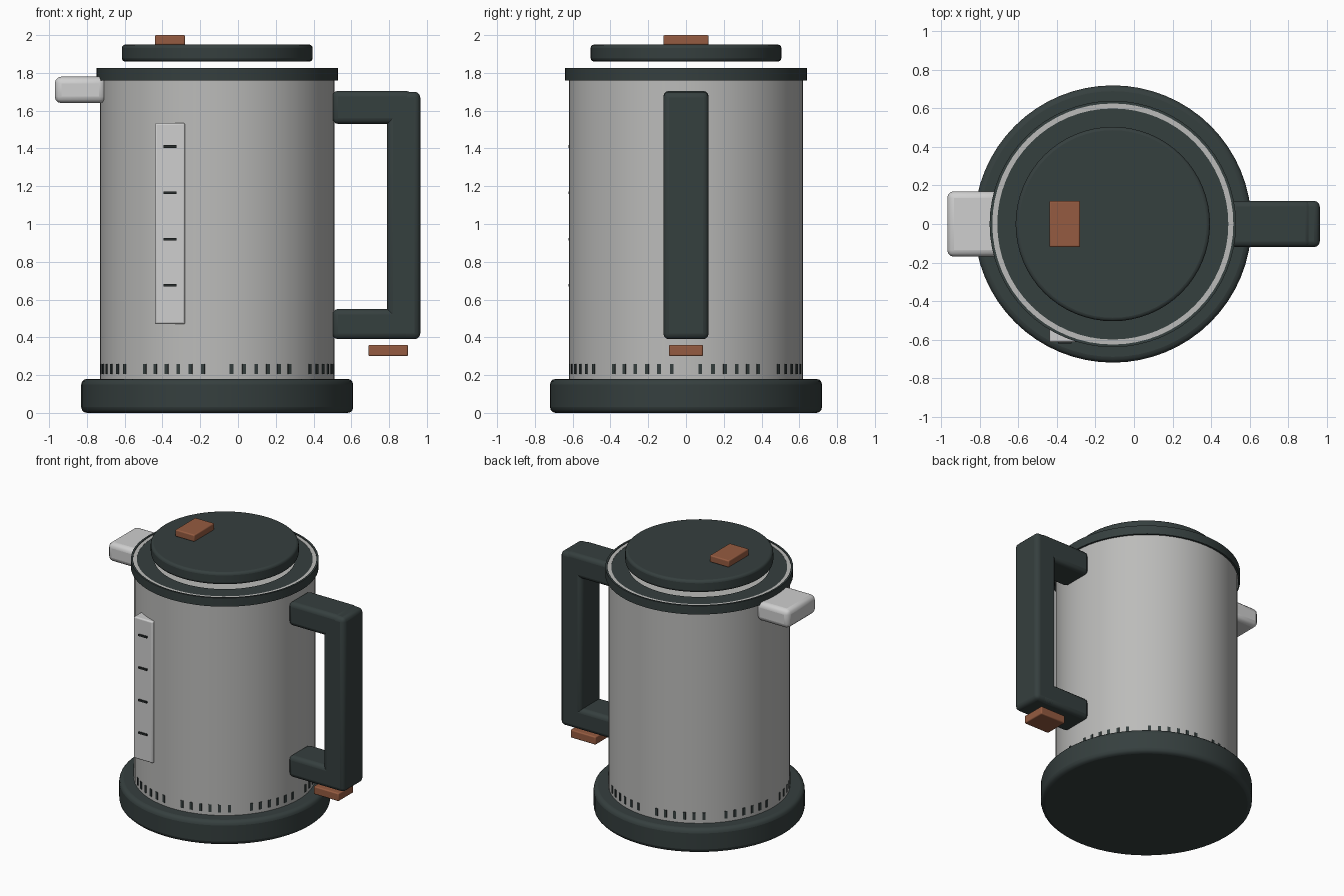
import bpy, bmesh, math
from mathutils import Matrix

if "Cube" in bpy.data.objects:
    bpy.data.objects.remove(bpy.data.objects["Cube"])

AXIS = -0.11      # x of the vessel's centre line
R = 0.62          # body radius
SEG = 64


def material(name, rgb):
    m = bpy.data.materials.new(name)
    m.diffuse_color = (*rgb, 1)
    m.use_nodes = True
    m.node_tree.nodes["Principled BSDF"].inputs["Base Color"].default_value = m.diffuse_color
    return m


DARK = material("dark green grey", (0.036, 0.050, 0.049))
STEEL = material("brushed steel", (0.50, 0.50, 0.49))
PALE = material("pale steel", (0.62, 0.62, 0.62))
COPPER = material("copper brown", (0.30, 0.105, 0.052))
BLACK = material("mark black", (0.02, 0.025, 0.025))


def finish(bm, name, mat, bevel=0, segments=3):
    bmesh.ops.recalc_face_normals(bm, faces=bm.faces)
    me = bpy.data.meshes.new(name)
    bm.to_mesh(me)
    bm.free()
    me.materials.append(mat)
    ob = bpy.data.objects.new(name, me)
    bpy.context.collection.objects.link(ob)
    if bevel:
        mod = ob.modifiers.new("bevel", 'BEVEL')
        mod.width = bevel
        mod.segments = segments
        mod.limit_method = 'ANGLE'
    bpy.ops.object.select_all(action='DESELECT')
    ob.select_set(True)
    bpy.context.view_layer.objects.active = ob
    bpy.ops.object.shade_smooth_by_angle(angle=math.radians(35))
    return ob


def add_box(bm, x, y, z, rot=None):
    """Box spanning the given (min, max) ranges."""
    size = [b - a for a, b in (x, y, z)]
    mid = [(a + b) / 2 for a, b in (x, y, z)]
    mat = Matrix.Translation(mid) @ Matrix.Diagonal((*size, 1))
    bmesh.ops.create_cube(bm, size=1, matrix=(rot or Matrix()) @ mat)


def box(name, mat, x, y, z, bevel=0):
    bm = bmesh.new()
    add_box(bm, x, y, z)
    return finish(bm, name, mat, bevel)


def disc(name, mat, r, z0, z1, bevel=0):
    bm = bmesh.new()
    bmesh.ops.create_cone(bm, cap_ends=True, segments=SEG, radius1=r, radius2=r,
                          depth=z1 - z0,
                          matrix=Matrix.Translation((AXIS, 0, (z0 + z1) / 2)))
    return finish(bm, name, mat, bevel)


def ring(name, mat, r_in, r_out, z0, z1):
    bm = bmesh.new()
    loops = []
    for r, z in ((r_in, z0), (r_out, z0), (r_out, z1), (r_in, z1)):
        loops.append([bm.verts.new((AXIS + r * math.cos(2 * math.pi * i / SEG),
                                    r * math.sin(2 * math.pi * i / SEG), z))
                      for i in range(SEG)])
    for k in range(4):
        a, b = loops[k], loops[(k + 1) % 4]
        for i in range(SEG):
            j = (i + 1) % SEG
            bm.faces.new((a[i], a[j], b[j], b[i]))
    return finish(bm, name, mat)


# Base, body and rim
disc("base", DARK, 0.72, 0, 0.18, 0.03)
disc("body", STEEL, R, 0.17, 1.812)
ring("rim_collar", DARK, 0.626, 0.64, 1.76, 1.825)
ring("rim_steel_band", STEEL, 0.60, 0.628, 1.79, 1.82)
ring("inner_rim", DARK, 0.48, 0.601, 1.79, 1.818)

# Raised lid with its button
disc("lid", DARK, 0.505, 1.86, 1.95, 0.018)
box("lid_button", COPPER, (-0.44, -0.28), (-0.12, 0.12), (1.948, 2.0), 0.008)

# Spout
box("spout", PALE, (-0.97, -0.70), (-0.17, 0.17), (1.64, 1.78), 0.035)

# Handle: two arms, upright grip and thumb switch
box("handle_upper_arm", DARK, (0.50, 0.92), (-0.12, 0.12), (1.53, 1.705), 0.03)
box("handle_lower_arm", DARK, (0.50, 0.92), (-0.12, 0.12), (0.39, 0.55), 0.03)
box("handle_grip", DARK, (0.79, 0.965), (-0.12, 0.12), (0.39, 1.70), 0.03)
box("handle_switch", COPPER, (0.69, 0.90), (-0.09, 0.09), (0.30, 0.36), 0.008)

# Water gauge with four level marks
box("gauge", PALE, (-0.44, -0.28), (-0.614, -0.50), (0.47, 1.535), 0.01)
bm = bmesh.new()
for i in range(4):
    z = 0.675 + i * 0.245
    add_box(bm, (-0.395, -0.325), (-0.622, -0.613), (z - 0.007, z + 0.007))
finish(bm, "gauge_marks", BLACK)

# Eight groups of six vent slots around the foot of the body
bm = bmesh.new()
for g in range(8):
    for s in range(6):
        a = math.radians(22.5 + 45 * g + (s - 2.5) * 6.2)
        turn = Matrix.Translation((AXIS, 0, 0)) @ Matrix.Rotation(a, 4, 'Z')
        add_box(bm, (R - 0.005, R + 0.004), (-0.01, 0.01), (0.205, 0.26), turn)
finish(bm, "vent_slots", DARK)
